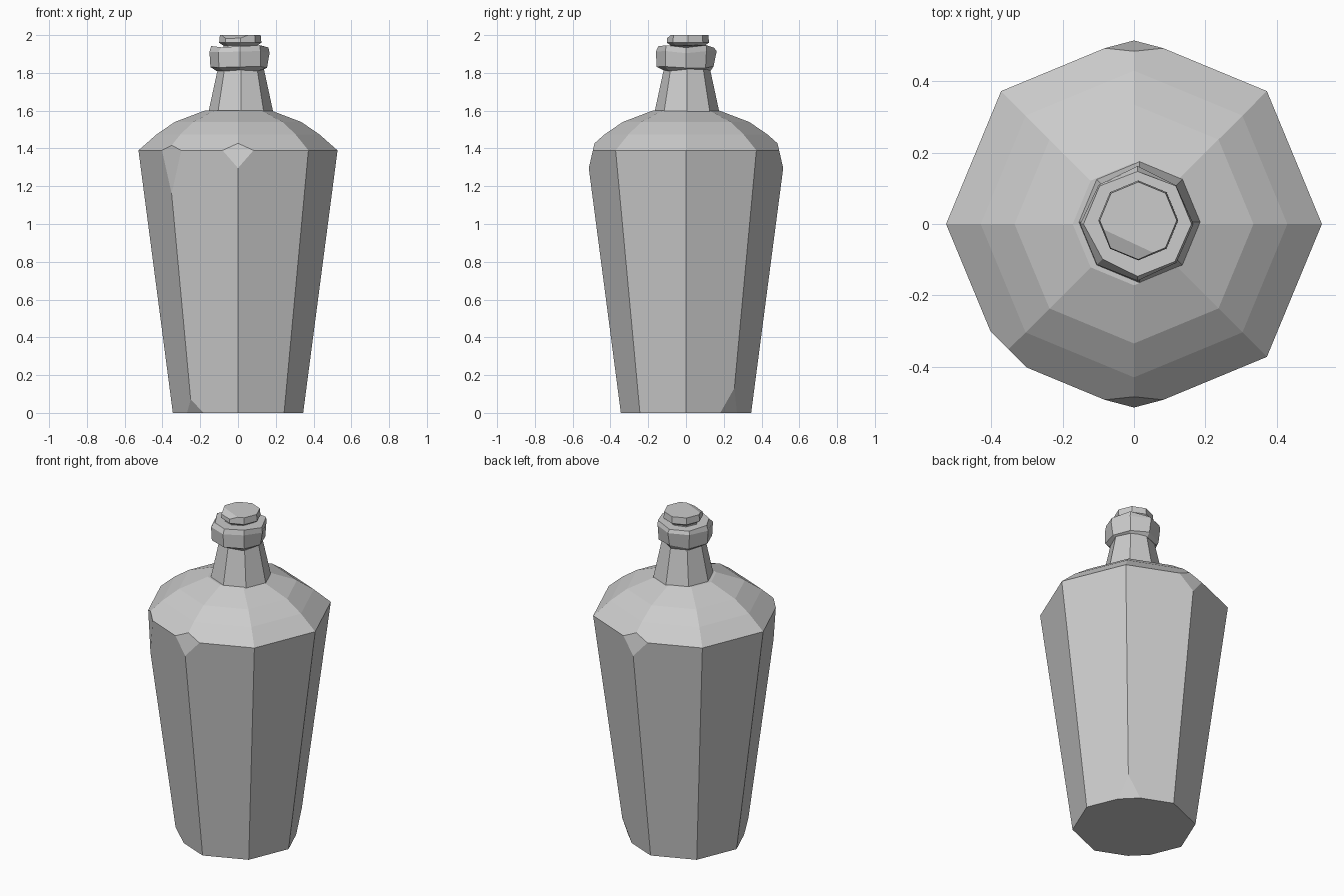
import bpy, bmesh, math, random
from mathutils import Vector

random.seed(4)
SIDES = 8

cube = bpy.data.objects.get("Cube")
if cube:
    bpy.data.objects.remove(cube, do_unlink=True)

grey = bpy.data.materials.new("stone grey")
grey.use_nodes = True
grey.diffuse_color = (0.6, 0.6, 0.6, 1)
grey.node_tree.nodes["Principled BSDF"].inputs["Base Color"].default_value = (0.6, 0.6, 0.6, 1)


def lathe(profile, centre=(0, 0), wobble=0):
    """Closed octagonal solid from (radius, height) pairs, bottom to top."""
    bm = bmesh.new()
    rings = []
    for r, z in profile:
        ring = []
        for i in range(SIDES):
            a = math.tau * i / SIDES
            rr = r + random.uniform(-wobble, wobble)
            zz = z + random.uniform(-wobble, wobble)
            ring.append(bm.verts.new((centre[0] + rr * math.cos(a), centre[1] + rr * math.sin(a), zz)))
        rings.append(ring)
    for low, high in zip(rings, rings[1:]):
        for i in range(SIDES):
            j = (i + 1) % SIDES
            bm.faces.new((low[i], low[j], high[j], high[i]))
    bm.faces.new(rings[0][::-1])
    bm.faces.new(rings[-1])
    return bm


def chip(bm, angle, radius, z, tilt):
    """Slice off a corner with a plane facing outward at the given angle."""
    a = math.radians(angle)
    out = Vector((math.cos(a), math.sin(a), 0))
    bmesh.ops.bisect_plane(bm, geom=bm.verts[:] + bm.edges[:] + bm.faces[:],
                           plane_co=out * radius + Vector((0, 0, z)),
                           plane_no=(out + Vector((0, 0, tilt))).normalized(), clear_outer=True)
    bmesh.ops.holes_fill(bm, edges=[e for e in bm.edges if e.is_boundary], sides=0)


def finish(bm, name):
    bmesh.ops.recalc_face_normals(bm, faces=bm.faces)
    mesh = bpy.data.meshes.new(name)
    bm.to_mesh(mesh)
    bm.free()
    mesh.materials.append(grey)
    obj = bpy.data.objects.new(name, mesh)
    bpy.context.collection.objects.link(obj)


# Tapered body with sloping shoulder and chipped corners
body = lathe([(0.345, 0), (0.527, 1.39), (0.43, 1.475), (0.335, 1.54), (0.172, 1.602)])
chip(body, 270, 0.516, 1.29, 0.23)
chip(body, 90, 0.516, 1.29, 0.23)
chip(body, 225, 0.497, 1.2, 0.0)
chip(body, 225, 0.354, 0.07, -0.5)
chip(body, 45, 0.362, 0.13, -0.33)
finish(body, "bottle_body")

# Narrowing neck
finish(lathe([(0.172, 1.59), (0.118, 1.84)], (0.015, 0.005)), "neck")

# Rough collar around the mouth
finish(lathe([(0.125, 1.81), (0.15, 1.83), (0.157, 1.91), (0.145, 1.94)], (0.01, 0), 0.007), "collar")

# Stopper with a chipped top edge
stopper = lathe([(0.09, 1.92), (0.09, 1.945), (0.112, 1.96), (0.108, 2.0)], (0.012, 0.01))
chip(stopper, 245, 0.05, 2.0, 2.2)
finish(stopper, "stopper")
